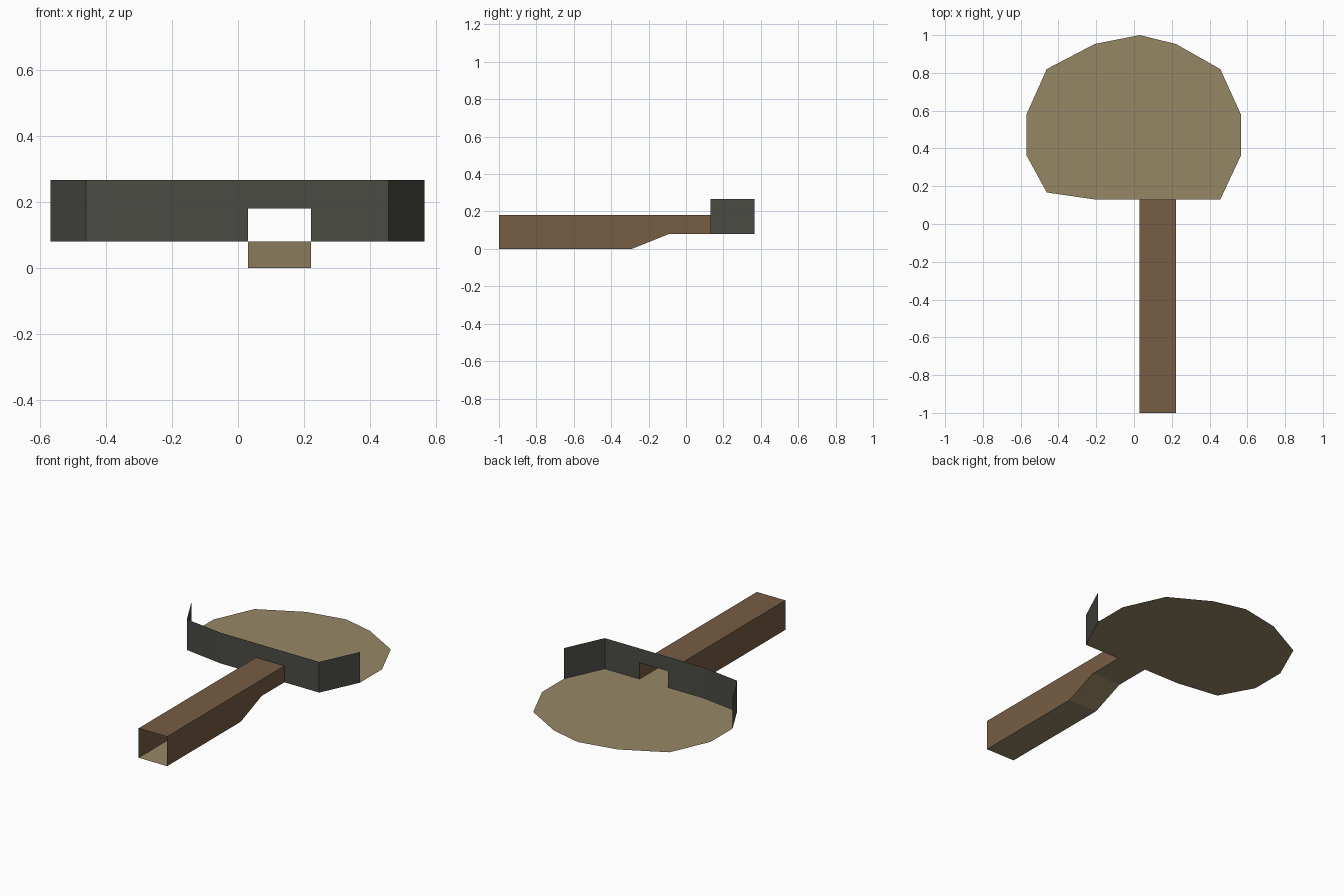
import bpy
import bmesh

if "Cube" in bpy.data.objects:
    bpy.data.objects.remove(bpy.data.objects["Cube"])


def material(name, rgb):
    m = bpy.data.materials.new(name)
    lin = [((c / 255 + 0.055) / 1.055) ** 2.4 for c in rgb]
    m.diffuse_color = (*lin, 1)
    m.use_nodes = True
    m.node_tree.nodes["Principled BSDF"].inputs["Base Color"].default_value = m.diffuse_color
    return m


tan = material("tan", (150, 135, 101))
brown = material("brown", (118, 93, 67))
grey = material("dark grey", (75, 75, 69))


def sheet(name, polygons, mat):
    """Thin open surface made of flat polygons, welded at shared corners."""
    bm = bmesh.new()
    for poly in polygons:
        bm.faces.new([bm.verts.new(p) for p in poly])
    bmesh.ops.remove_doubles(bm, verts=bm.verts, dist=1e-4)
    me = bpy.data.meshes.new(name)
    bm.to_mesh(me)
    bm.free()
    me.materials.append(mat)
    ob = bpy.data.objects.new(name, me)
    bpy.context.collection.objects.link(ob)
    return ob


FLOOR, ROOF, RIM = 0.08, 0.18, 0.267   # heights
X0, X1 = 0.03, 0.222                   # handle sides
WALL_Y = 0.13

# Outlines seen from above
low_edge = [(-0.57, 0.365), (-0.462, 0.167), (-0.208, WALL_Y), (X0, WALL_Y),
            (X1, WALL_Y), (0.457, WALL_Y), (0.567, 0.365)]
round_edge = [(0.567, 0.578), (0.457, 0.82), (0.222, 0.953), (0.03, 1.0),
              (-0.208, 0.953), (-0.462, 0.82), (-0.57, 0.578)]

# Round flat floor
sheet("round_floor", [[(x, y, FLOOR) for x, y in low_edge + round_edge]], tan)

# Upright wall along the front edge, with a doorway where the handle joins
wall = []
for (ax, ay), (bx, by) in zip(low_edge, low_edge[1:]):
    base = ROOF if ax == X0 else FLOOR
    wall.append([(ax, ay, base), (bx, by, base), (bx, by, RIM), (ax, ay, RIM)])
sheet("front_wall", wall, grey)

# Passage floor: low, then a ramp, then level with the round floor
steps = [(-1.0, 0.0), (-0.29, 0.0), (-0.09, FLOOR), (WALL_Y, FLOOR)]
sheet("passage_floor",
      [[(X0, ya, za), (X1, ya, za), (X1, yb, zb), (X0, yb, zb)]
       for (ya, za), (yb, zb) in zip(steps, steps[1:])], tan)

# Passage roof and two side walls, open at both ends
shell = [[(X0, -1, ROOF), (X1, -1, ROOF), (X1, WALL_Y, ROOF), (X0, WALL_Y, ROOF)]]
for (ya, za), (yb, zb) in zip(steps, steps[1:]):
    side = [(ya, za), (yb, zb), (yb, ROOF), (ya, ROOF)]
    shell.append([(X1, y, z) for y, z in side])
    shell.append([(X0, y, z) for y, z in reversed(side)])
sheet("passage_shell", shell, brown)
